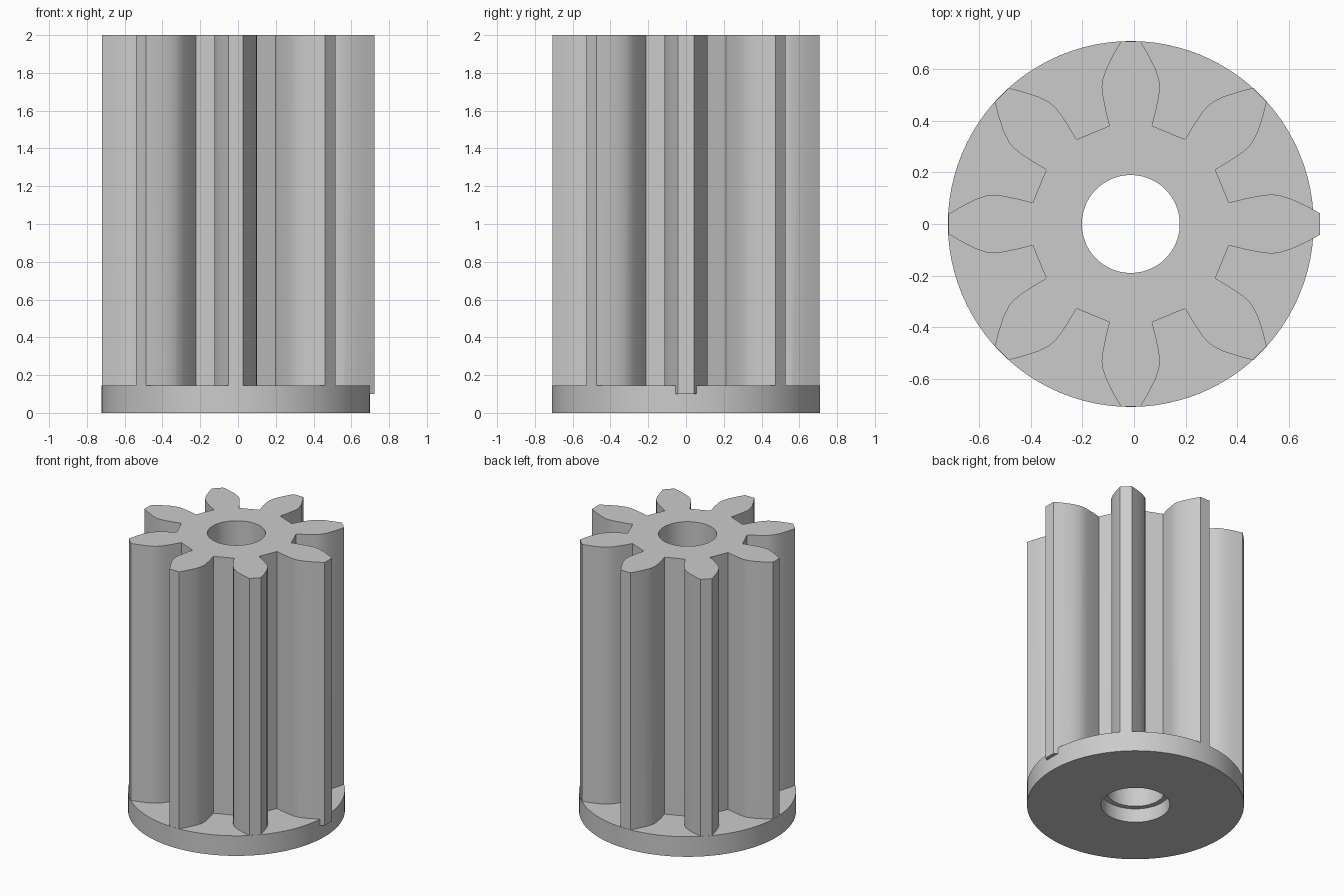
import bpy, bmesh
from math import cos, sin, pi
from mathutils import Vector, Matrix

if "Cube" in bpy.data.objects:
    bpy.data.objects.remove(bpy.data.objects["Cube"])

TEETH = 8
CENTRE_X = -0.0125
BORE = 0.19
COUNTERBORE = 0.225
FLANGE_RADIUS = 0.71
FLANGE_TOP = 0.145
GEAR_BOTTOM = 0.1
HEIGHT = 2.0

grey = bpy.data.materials.new("plain grey")
grey.use_nodes = True
grey.diffuse_color = (0.6, 0.6, 0.6, 1)
grey.node_tree.nodes["Principled BSDF"].inputs["Base Color"].default_value = grey.diffuse_color


def circle(radius, count=96):
    return [Vector((radius * cos(2 * pi * i / count), radius * sin(2 * pi * i / count), 0))
            for i in range(count)]


def prism(name, outline, hole, z0, z1):
    """Extrude an outline with a hole through it into a closed solid."""
    bm = bmesh.new()
    edges = []
    for loop in (outline, hole):
        verts = [bm.verts.new((p.x + CENTRE_X, p.y, z0)) for p in loop]
        edges += [bm.edges.new((a, b)) for a, b in zip(verts, verts[1:] + verts[:1])]
    bmesh.ops.triangle_fill(bm, edges=edges, use_beauty=True)
    result = bmesh.ops.extrude_face_region(bm, geom=bm.faces[:], use_keep_orig=True)
    top = [g for g in result["geom"] if isinstance(g, bmesh.types.BMVert)]
    bmesh.ops.translate(bm, verts=top, vec=(0, 0, z1 - z0))
    bmesh.ops.recalc_face_normals(bm, faces=bm.faces[:])
    mesh = bpy.data.meshes.new(name)
    bm.to_mesh(mesh)
    bm.free()
    mesh.materials.append(grey)
    obj = bpy.data.objects.new(name, mesh)
    bpy.context.collection.objects.link(obj)
    return obj


# Half of a tooth: distance from the axis, half width
flank = [(0.381, 0.083), (0.44, 0.098), (0.50, 0.11), (0.53, 0.113), (0.56, 0.11),
         (0.605, 0.095), (0.663, 0.065), (0.708, 0.038)]


def tooth(index):
    # The first tooth is slightly longer and overhangs the flange
    stretch = 0.026 if index == 0 else 0
    side = []
    for r, w in flank:
        t = (r - flank[0][0]) / (flank[-1][0] - flank[0][0])
        side.append((r + stretch * t, w + 0.15 * stretch * t))
    points = [Vector((r, -w, 0)) for r, w in side]
    points += [Vector((r, w, 0)) for r, w in reversed(side)]
    turn = Matrix.Rotation(2 * pi * index / TEETH, 3, "Z")
    return [turn @ p for p in points]


# Toothed body
gear_outline = [p for i in range(TEETH) for p in tooth(i)]
gear = prism("pinion_gear", gear_outline, circle(BORE), GEAR_BOTTOM, HEIGHT)

# Round flange with the wider counterbore
flange = prism("flange", circle(FLANGE_RADIUS), circle(COUNTERBORE), 0, FLANGE_TOP)

# Fuse the two into one solid
union = gear.modifiers.new("fuse", "BOOLEAN")
union.operation = "UNION"
union.solver = "EXACT"
union.object = flange
bpy.ops.object.select_all(action="DESELECT")
gear.select_set(True)
bpy.context.view_layer.objects.active = gear
bpy.ops.object.modifier_apply(modifier=union.name)
bpy.data.objects.remove(flange)
bpy.ops.object.shade_smooth_by_angle(angle=pi / 6)
